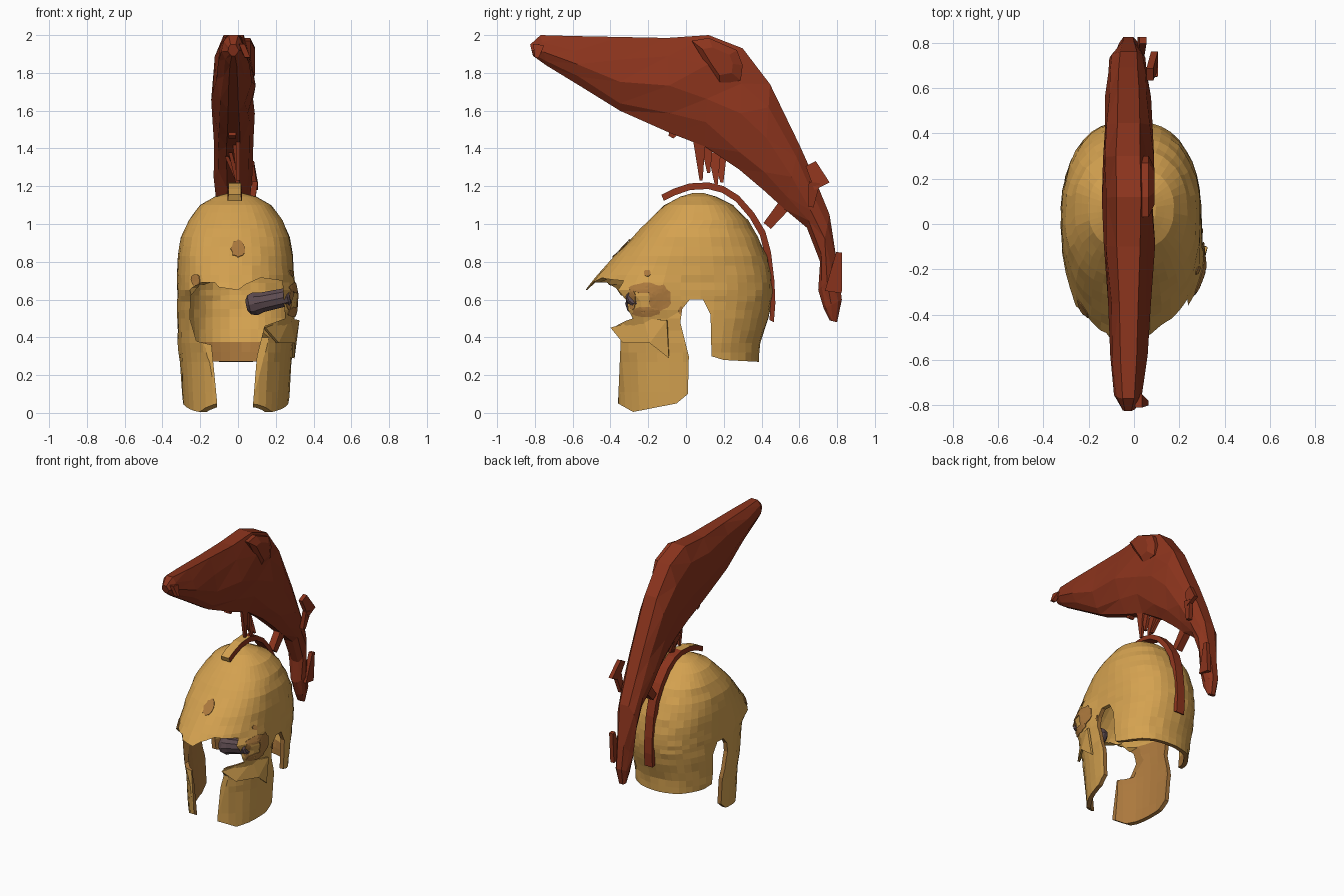
import bpy, bmesh, math, random
from mathutils import Vector

random.seed(4)
cube = bpy.data.objects.get("Cube")
if cube:
    bpy.data.objects.remove(cube)


def material(name, rgb):
    m = bpy.data.materials.new(name)
    m.use_nodes = True
    m.diffuse_color = (*rgb, 1)
    bsdf = next(n for n in m.node_tree.nodes if n.type == 'BSDF_PRINCIPLED')
    bsdf.inputs["Base Color"].default_value = (*rgb, 1)
    return m


GOLD = material("aged gold", (0.66, 0.36, 0.08))
BROWN = material("tarnished brown", (0.41, 0.19, 0.047))
RED = material("crest red", (0.26, 0.034, 0.012))
PURPLE = material("dark purple", (0.11, 0.07, 0.08))


def finish(name, bm, *mats):
    bmesh.ops.recalc_face_normals(bm, faces=bm.faces)
    mesh = bpy.data.meshes.new(name)
    bm.to_mesh(mesh)
    bm.free()
    ob = bpy.data.objects.new(name, mesh)
    bpy.context.collection.objects.link(ob)
    for m in mats:
        mesh.materials.append(m)
    return ob


def loft(name, rings, *mats, cap_start=True):
    bm = bmesh.new()
    rows = [[bm.verts.new(p) for p in ring] for ring in rings]
    n = len(rows[0])
    for a, b in zip(rows, rows[1:]):
        for i in range(n):
            j = (i + 1) % n
            bm.faces.new((a[i], a[j], b[j], b[i]))
    if cap_start:
        bm.faces.new(rows[0][::-1])
    bm.faces.new(rows[-1])
    return finish(name, bm, *mats)


def apply(ob, kind, **settings):
    mod = ob.modifiers.new(kind.lower(), kind)
    for key, value in settings.items():
        setattr(mod, key, value)
    bpy.context.view_layer.objects.active = ob
    bpy.ops.object.modifier_apply(modifier=mod.name)


def boolean(ob, cutter, operation):
    apply(ob, 'BOOLEAN', operation=operation, solver='EXACT', object=cutter)
    bpy.data.objects.remove(cutter)


# Helmet shell: height, half width, front, back
levels = [(-.05, .275, -.37, .38), (.27, .298, -.39, .39), (.37, .307, -.40, .395),
          (.50, .31, -.42, .435), (.59, .31, -.45, .455), (.65, .31, -.535, .46),
          (.73, .31, -.47, .455), (.83, .308, -.38, .43), (.93, .29, -.285, .385),
          (1.02, .25, -.2, .33), (1.1, .19, -.115, .25), (1.145, .11, -.03, .16),
          (1.165, .03, .04, .09)]


def shell_ring(z, w, front, back, count=40):
    ring = []
    cy = 0.03 if z < 1 else (front + back) / 2
    for i in range(count):
        a = 2 * math.pi * (i + .5) / count
        c, s = math.cos(a), math.sin(a)
        dent = random.uniform(.985, 1.005)
        px = math.copysign(abs(c) ** .87, c) * dent
        py = math.copysign(abs(s) ** .87, s) * dent
        x = -.013 + w * px
        y = cy + py * ((back - cy) if s > 0 else (cy - front))
        # dented-out temple on one side
        if x > .1:
            x += .045 * math.exp(-((y + .22) / .12) ** 2 - ((z - .58) / .13) ** 2)
        ring.append((x, y, z))
    return ring


rings = []
for low, high in zip(levels, levels[1:]):
    for t in (0, .5):
        rings.append(shell_ring(*[a + (b - a) * t for a, b in zip(low, high)]))
rings.append(shell_ring(*levels[-1]))
shell = loft("helmet_shell", rings, GOLD, BROWN, cap_start=False)
apply(shell, 'SOLIDIFY', thickness=.03, offset=-1)

# Side outline: cheek plates, ear notches, neck hem and visor
outline = [(-.39, .45), (-.345, .40), (-.36, .05), (-.28, .005), (-.05, .05), (.01, .1),
           (.015, .3), (-.03, .48), (-.02, .55), (.02, .6), (.09, .6), (.13, .52),
           (.135, .3), (.2, .28), (.39, .27), (.7, .27), (.7, 1.3), (-.7, 1.3), (-.7, .64),
           (-.53, .645), (-.48, .69), (-.42, .69), (-.37, .66), (-.33, .6), (-.30, .5)]
boolean(shell, loft("side_cutter", [[(x, y, z) for y, z in outline] for x in (-1, 1)]),
        'INTERSECT')

# Face opening
opening = [(-.11, -.1), (-.11, .05), (-.14, .36), (-.22, .38), (-.255, .5), (-.25, .62),
           (-.2, .68), (0, .65), (.04, .68), (.12, .715), (.235, .70), (.25, .5),
           (.14, .46), (.10, .3), (.08, .05), (.08, -.1)]
boolean(shell, loft("face_cutter", [[(x, y, z) for x, z in opening] for y in (-1, -.2)]),
        'DIFFERENCE')

# Tarnished lining of the cheeks and neck
for f in shell.data.polygons:
    c = f.center
    inside = f.normal.dot(Vector((c.x, c.y - .03, 0))) < 0
    low = c.z < .36 or (c.z < .62 and c.y < .15)
    f.material_index = int(inside and low)


# Worn patches: ragged thin plates laid on the shell
def patch(name, u, z, ru, rz, side):
    ray = Vector((-1, 0, 0) if side else (0, 1, 0))
    bm = bmesh.new()

    def lay(du, dz):
        start = Vector((1, u + du, z + dz) if side else (u + du, -1, z + dz))
        hit, p, _, _ = shell.ray_cast(start, ray)
        if hit and (p.x > .15 if side else p.y < -.15):
            return bm.verts.new(p - ray * .005)

    spokes = []
    for k in range(16):
        a, r = k * math.pi / 8, random.uniform(.85, 1.1)
        spokes.append([lay(t * r * ru * math.cos(a), t * r * rz * math.sin(a))
                       for t in (.35, .7, 1)])
    hub = lay(0, 0)
    for a, b in zip(spokes, spokes[1:] + spokes[:1]):
        for corners in ((hub, a[0], b[0]), (a[0], a[1], b[1], b[0]), (a[1], a[2], b[2], b[1])):
            if all(corners):
                bm.faces.new(corners)
    apply(finish(name, bm, BROWN), 'SOLIDIFY', thickness=.004, offset=0)


patch("brow_patch", 0, .87, .037, .047, False)
patch("brow_corner_patch", -.225, .705, .025, .03, False)
for i, spot in enumerate([(-.14, .61, .06, .072), (-.22, .662, .08, .026), (-.215, .535, .075, .03),
                          (-.285, .60, .018, .06), (-.205, .74, .018, .018), (-.025, .54, .014, .022)]):
    patch(f"temple_patch_{i}", *spot, True)

# Bent upper edge of one cheek plate
bm = bmesh.new()
fold = [bm.verts.new(p) for p in [(.14, -.395, .45), (.27, -.22, .50), (.318, -.10, .49),
                                  (.292, -.09, .29), (.295, -.19, .37), (.21, -.33, .37)]]
for tri in [(0, 1, 5), (1, 4, 5), (1, 2, 4), (2, 3, 4)]:
    bm.faces.new([fold[i] for i in tri])
apply(finish("cheek_fold", bm, GOLD), 'SOLIDIFY', thickness=.015, offset=0)

# Hair crest: top y, top z, bottom y, bottom z, half width
stations = [(-.825, 1.95, -.81, 1.89, .03), (-.77, 2, -.74, 1.84, .06), (-.6, 1.995, -.56, 1.73, .08),
            (-.35, 1.99, -.35, 1.6, .095), (-.1, 1.985, -.08, 1.48, .11),
            (.12, 2, .1, 1.41, .115), (.30, 1.93, .28, 1.29, .115), (.445, 1.74, .41, 1.18, .11),
            (.6, 1.42, .52, 1.08, .10), (.69, 1.22, .64, .98, .09), (.76, 1.05, .71, .8, .08),
            (.805, .76, .7, .65, .06), (.825, .6, .73, .55, .05), (.8, .48, .76, .49, .03)]
section = [(-.45, 0), (.45, 0), (.8, .25), (1, .55), (.7, .85), (.3, 1), (-.3, 1), (-.7, .85),
           (-1, .55), (-.85, .25)]
rings = []
for ty, tz, by, bz, w in stations:
    ring = []
    for s, t in section:
        if 0 < t < 1:
            t += random.uniform(-.07, .07)
        x = -.025 + w * s * random.uniform(.9, 1.08)
        ring.append((x, ty + (by - ty) * t, tz + (bz - tz) * t))
    rings.append(ring)
crest = loft("hair_crest", rings, RED)
apply(crest, 'TRIANGULATE')

# Crest rail over the dome, gold on top of its front end
rail = [(-.13, 1.155), (-.07, 1.185), (.02, 1.215), (.12, 1.22), (.2, 1.2), (.28, 1.15), (.36, 1.06),
        (.42, .96), (.45, .85), (.468, .7), (.473, .58), (.465, .48)]
rings = []
for y, z in rail:
    inward = (Vector((.05, .7)) - Vector((y, z))).normalized() * (.035 if z > .8 else .026)
    rings.append([(-.05, y, z), (.015, y, z), (.02, y + inward.x, z + inward.y),
                  (-.055, y + inward.x, z + inward.y)])
band = loft("crest_rail", rings, RED, GOLD)
for f in band.data.polygons:
    f.material_index = int(f.center.y < .1 and abs(f.normal.x) < .5)


# Loose tufts: tapered prisms between two points
def tuft(name, start, end, w0, w1, depth=.02):
    a, b = Vector(start), Vector(end)
    side = Vector((0, -(b - a).z, (b - a).y)).normalized()
    out = Vector((depth / 2, 0, 0))
    loft(name, [[p + side * w + out, p - side * w + out, p - side * w - out, p + side * w - out]
                for p, w in ((a, w0), (b, w1))], RED)


for i, (y, top, bottom) in enumerate([(.07, 1.46, 1.23), (.11, 1.44, 1.27), (.15, 1.38, 1.21), (.18, 1.36, 1.22)]):
    tuft(f"loose_strand_{i}", (-.02 * i, y, top), (0, y + .01, bottom), .035, .008)
tuft("rail_strut", (-.02, .43, .99), (-.02, .53, 1.11), .025, .035, .05)
tuft("rear_tuft_upper", (.07, .66, 1.32), (.09, .72, 1.2), .03, .045, .03)
tuft("rear_tuft_lower", (.09, .68, 1.22), (.07, .66, 1.09), .03, .015, .03)
tuft("tail_tuft", (.04, .81, .85), (.03, .78, .64), .015, .045, .03)
tuft("front_drip", (-.03, -.02, 1.56), (-.03, -.08, 1.46), .05, .015, .04)
tuft("tip_tuft", (.02, -.78, 1.95), (.05, -.79, 1.88), .03, .01, .03)

# Matted clump on the side of the crest
clump = [(.03, 1.97), (.12, 1.985), (.27, 1.92), (.3, 1.84), (.29, 1.76), (.18, 1.74), (.11, 1.84)]
loft("crest_clump", [[(x, .17 + (y - .17) * k, 1.86 + (z - 1.86) * k) for y, z in clump]
                     for x, k in ((0, 1), (.065, 1), (.09, .6))], RED)

# Dark bar behind the eye opening
a, b = Vector((.275, -.27, .617)), Vector((.045, -.255, .568))
axis = (b - a).normalized()
u = axis.cross(Vector((0, 0, 1))).normalized()
v = axis.cross(u)
rings = []
for t, r in [(0, .04), (.05, .05), (.65, .055), (.8, .064), (.93, .055), (1, .03)]:
    rings.append([a.lerp(b, t) + (u * math.cos(k * math.pi / 5) + v * math.sin(k * math.pi / 5)) * r
                  for k in range(10)])
loft("eye_bar", rings, PURPLE)
